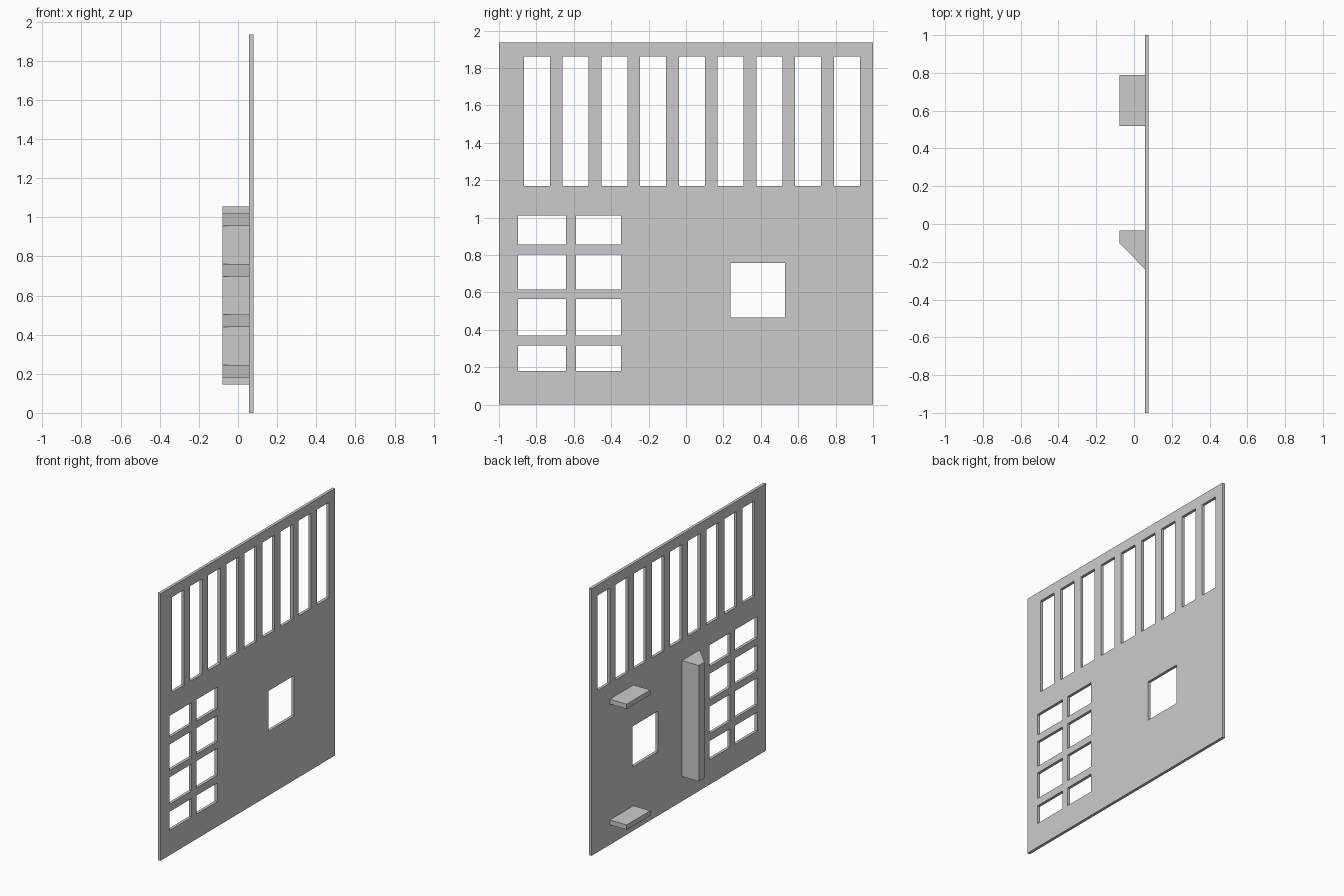
import bpy, bmesh
from mathutils import Matrix

cube = bpy.data.objects.get("Cube")
if cube:
    bpy.data.objects.remove(cube, do_unlink=True)

# One plain grey for everything
GREY = (0.6, 0.6, 0.6, 1)
grey = bpy.data.materials.new("plain_grey")
grey.use_nodes = True
grey.diffuse_color = GREY
grey.node_tree.nodes["Principled BSDF"].inputs["Base Color"].default_value = GREY

BACK, FACE, OUT = 0.078, 0.057, -0.078   # panel sides and reach of the fittings


def add_object(name, bm):
    bmesh.ops.recalc_face_normals(bm, faces=bm.faces)
    mesh = bpy.data.meshes.new(name)
    bm.to_mesh(mesh)
    bm.free()
    mesh.materials.append(grey)
    obj = bpy.data.objects.new(name, mesh)
    bpy.context.collection.objects.link(obj)


def prism(bm, outline, z0, z1):
    """Raise a plan outline from z0 to z1."""
    face = bm.faces.new([bm.verts.new((x, y, z0)) for x, y in outline])
    top = bmesh.ops.extrude_face_region(bm, geom=[face])["geom"]
    verts = [v for v in top if isinstance(v, bmesh.types.BMVert)]
    bmesh.ops.translate(bm, verts=verts, vec=(0, 0, z1 - z0))


def box_outline(y0, y1):
    return [(OUT, y0), (FACE, y0), (FACE, y1), (OUT, y1)]


# Panel: outer rectangle with the openings as inner loops (y0, y1, z0, z1)
loops = [(-1, 1, 0, 1.935)]
loops += [(-0.867 + 0.2073 * i, -0.728 + 0.2073 * i, 1.17, 1.86) for i in range(9)]
for y0, y1 in ((-0.898, -0.642), (-0.588, -0.348)):
    for z0, z1 in ((0.18, 0.315), (0.37, 0.565), (0.615, 0.803), (0.855, 1.01)):
        loops.append((y0, y1, z0, z1))
loops.append((0.237, 0.53, 0.465, 0.758))

curve = bpy.data.curves.new("panel_outline", "CURVE")
curve.dimensions = "2D"
curve.fill_mode = "BOTH"
curve.extrude = (BACK - FACE) / 2
for y0, y1, z0, z1 in loops:
    spline = curve.splines.new("POLY")
    spline.points.add(3)
    for point, (y, z) in zip(spline.points, ((y0, z0), (y1, z0), (y1, z1), (y0, z1))):
        point.co = (y, z, 0, 1)
    spline.use_cyclic_u = True
helper = bpy.data.objects.new("panel_outline", curve)
bpy.context.collection.objects.link(helper)
bpy.context.view_layer.update()
flat = bpy.data.meshes.new_from_object(
    helper.evaluated_get(bpy.context.evaluated_depsgraph_get()))
bpy.data.objects.remove(helper, do_unlink=True)

bm = bmesh.new()
bm.from_mesh(flat)
bmesh.ops.remove_doubles(bm, verts=bm.verts, dist=0.0001)
# Stand the flat shape up: (x, y, z) becomes (y, z, x)
stand = Matrix(((0, 0, 1, (BACK + FACE) / 2), (1, 0, 0, 0), (0, 1, 0, 0), (0, 0, 0, 1)))
bm.transform(stand)
for f in bm.faces:
    f.smooth = False
add_object("panel", bm)

# Upright board beside the openings
bm = bmesh.new()
prism(bm, box_outline(-0.10, -0.035), 0.18, 1.02)
add_object("upright_board", bm)

# Triangular braces between board and panel
bm = bmesh.new()
for i in range(4):
    z = 0.18 + i * 0.2583
    prism(bm, [(OUT, -0.10), (FACE, -0.10), (FACE, -0.238)], z, z + 0.065)
add_object("board_braces", bm)

# Ledges above and below the square opening
for name, z in (("lower_ledge", 0.145), ("upper_ledge", 1.02)):
    bm = bmesh.new()
    prism(bm, box_outline(0.52, 0.79), z, z + 0.035)
    add_object(name, bm)
